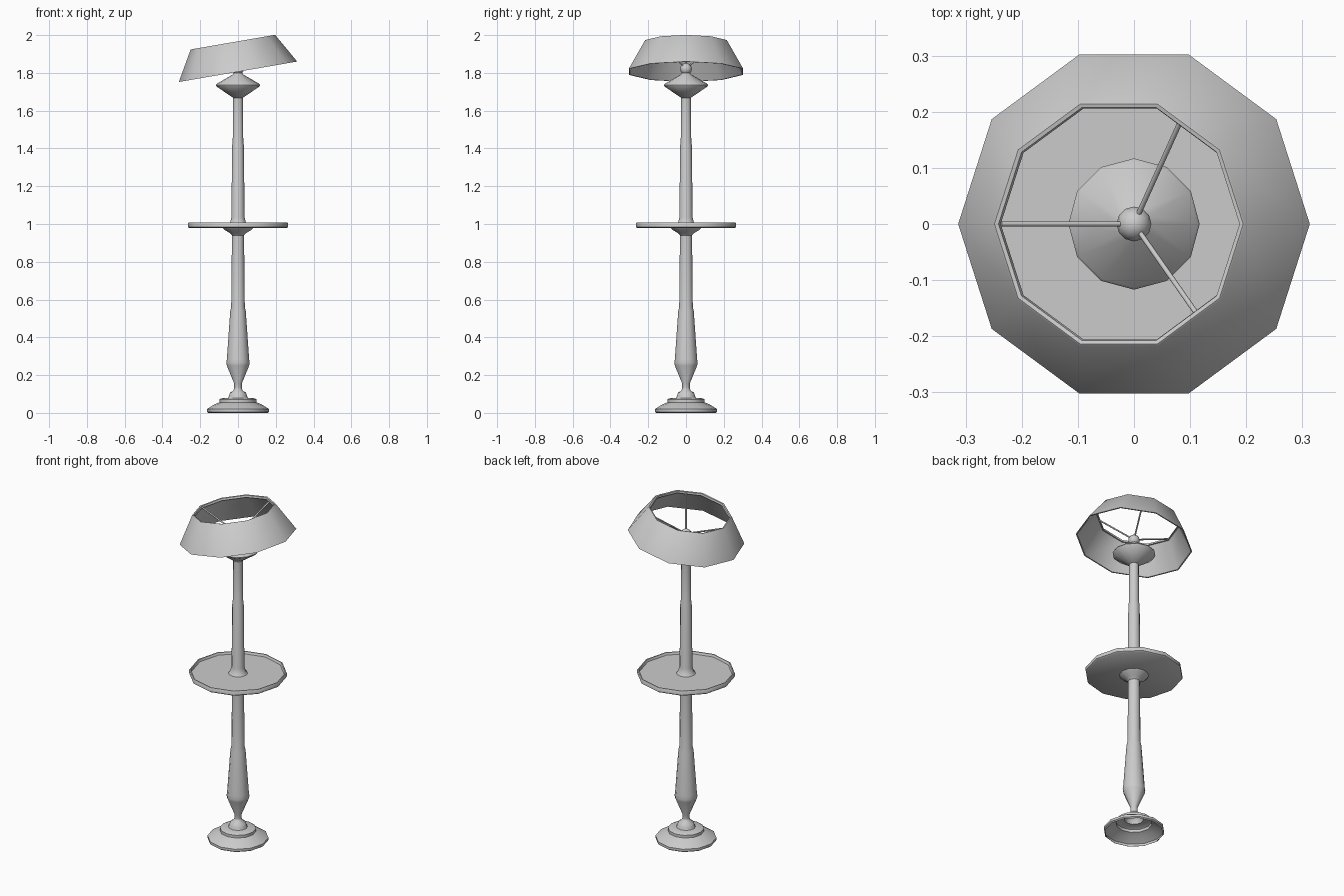
import bpy, bmesh, math
from mathutils import Vector, Matrix

if "Cube" in bpy.data.objects:
    bpy.data.objects.remove(bpy.data.objects["Cube"])


def finish(bm, name, angle=40):
    bmesh.ops.remove_doubles(bm, verts=bm.verts, dist=1e-5)
    bmesh.ops.recalc_face_normals(bm, faces=bm.faces)
    mesh = bpy.data.meshes.new(name)
    bm.to_mesh(mesh)
    bm.free()
    ob = bpy.data.objects.new(name, mesh)
    bpy.context.collection.objects.link(ob)
    bpy.ops.object.select_all(action='DESELECT')
    ob.select_set(True)
    bpy.context.view_layer.objects.active = ob
    bpy.ops.object.shade_smooth_by_angle(angle=math.radians(angle))
    return ob


def lathe(name, profile, sides=12, closed=False):
    """Revolve (radius, z) points around the z axis."""
    bm = bmesh.new()
    verts = [bm.verts.new((r, 0, z)) for r, z in profile]
    pairs = list(zip(verts, verts[1:])) + ([(verts[-1], verts[0])] if closed else [])
    edges = [bm.edges.new(p) for p in pairs]
    bmesh.ops.spin(bm, geom=verts + edges, cent=(0, 0, 0), axis=(0, 0, 1),
                   angle=math.tau, steps=sides, use_merge=False)
    return finish(bm, name)


def rod(name, a, b, radius, sides=8):
    bm = bmesh.new()
    d = b - a
    m = Matrix.Translation((a + b) / 2) @ d.to_track_quat('Z', 'Y').to_matrix().to_4x4()
    bmesh.ops.create_cone(bm, cap_ends=True, segments=sides, radius1=radius,
                          radius2=radius, depth=d.length, matrix=m)
    return finish(bm, name, 50)


# Hollow stepped foot
lathe("base", [(0.157, 0.0), (0.165, 0.006), (0.165, 0.02), (0.125, 0.045),
               (0.098, 0.056), (0.098, 0.072), (0.088, 0.077), (0.052, 0.08),
               (0.047, 0.092), (0.042, 0.107), (0.025, 0.118), (0.02, 0.13)])

# Turned lower post, flaring out under the table
lathe("lower_post", [(0.02, 0.13), (0.02, 0.155), (0.059, 0.25), (0.062, 0.265),
                     (0.059, 0.285), (0.041, 0.54), (0.036, 0.56), (0.032, 0.94),
                     (0.045, 0.953), (0.07, 0.968), (0.08, 0.978)])

# Tray table with raised rim
lathe("table_top", [(0, 0.978), (0.257, 0.978), (0.265, 0.984), (0.265, 1.003),
                    (0.262, 1.007), (0.256, 1.007), (0.251, 0.994), (0, 0.994)])

# Upper post
lathe("upper_post", [(0.052, 0.994), (0.042, 1.008), (0.035, 1.035),
                     (0.031, 1.42), (0.028, 1.43), (0.026, 1.67)])

# Double-cone cap under the bulb
lathe("lamp_cap", [(0, 1.668), (0.026, 1.668), (0.115, 1.729), (0.117, 1.735),
                   (0.113, 1.742), (0.03, 1.79), (0.022, 1.80), (0, 1.80)])

# Bulb
bm = bmesh.new()
bmesh.ops.create_uvsphere(bm, u_segments=12, v_segments=8, radius=0.031,
                          matrix=Matrix.Translation((0, 0, 1.821)))
finish(bm, "bulb", 60)

# Tilted ten-sided shade with a thin wall and a rolled top lip
tilt = Matrix.Translation((0, 0, 1.806)) @ Matrix.Rotation(math.radians(-9.8), 4, 'Y')
shade = lathe("shade", [(0.318, 0), (0.228, 0.157), (0.225, 0.159), (0.218, 0.157),
                        (0.216, 0.145), (0.223, 0.145), (0.311, 0)],
              sides=10, closed=True)
shade.matrix_world = tilt

# Three spokes from the bulb to the shade's top lip
for i, ang in enumerate((180, 59, -49)):
    a = math.radians(ang)
    end = tilt @ Vector((0.214 * math.cos(a), 0.214 * math.sin(a), 0.15))
    rod(f"shade_spoke_{i + 1}", Vector((0, 0, 1.825)), end, 0.0045)
